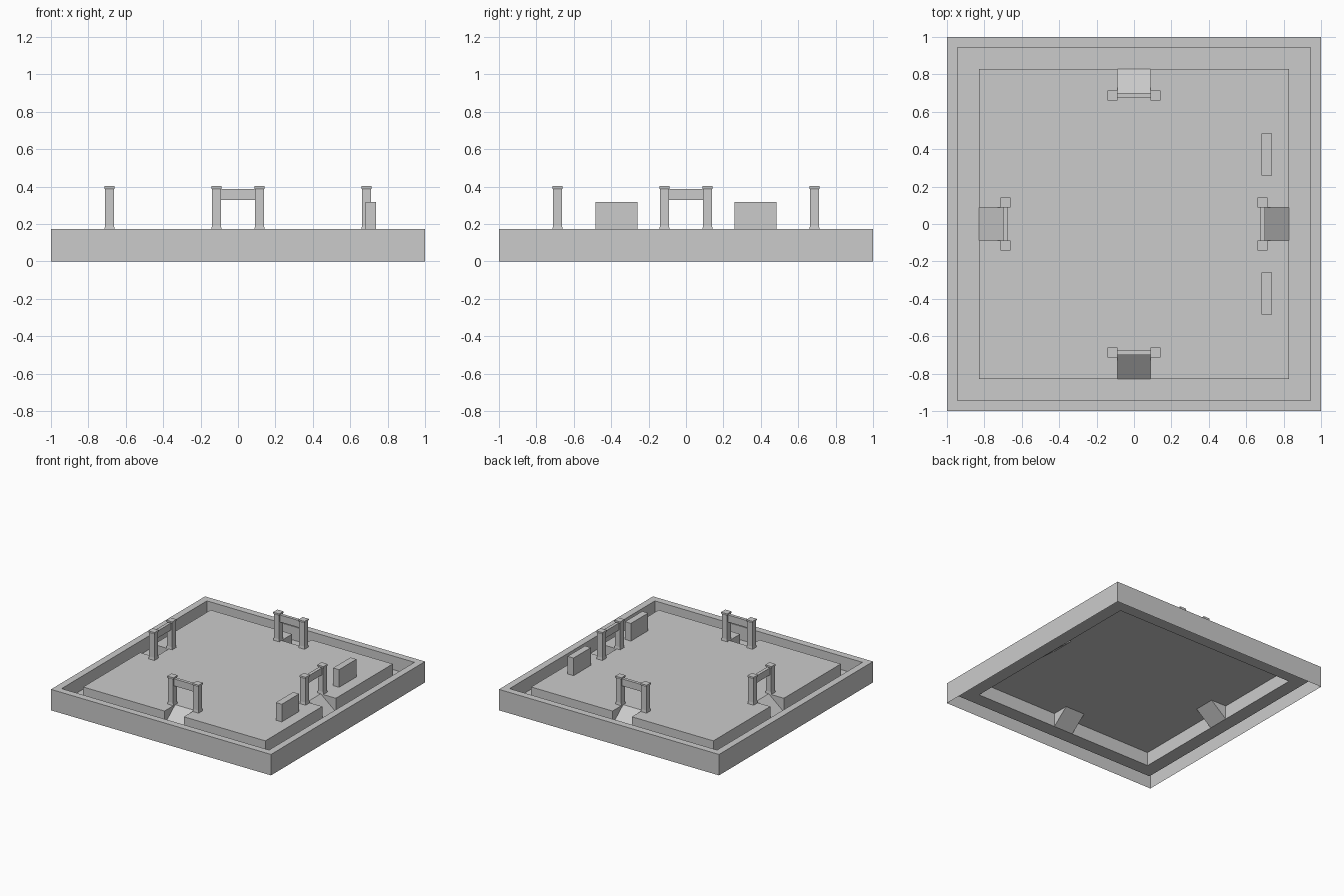
import bpy, bmesh
from math import pi
from mathutils import Matrix, Vector

cube = bpy.data.objects.get("Cube")
if cube:
    bpy.data.objects.remove(cube, do_unlink=True)

stone = bpy.data.materials.new("stone_grey")
stone.use_nodes = True
GREY = (0.6, 0.6, 0.6, 1)
stone.diffuse_color = GREY
stone.node_tree.nodes["Principled BSDF"].inputs["Base Color"].default_value = GREY

TOP, FLOOR = 0.172, 0.06          # deck height, trench height
DECK, RAMP_TOP, RAMP_W = 0.828, 0.69, 0.088
GATE_R = 0.687


def finish(name, bm):
    mesh = bpy.data.meshes.new(name)
    bm.to_mesh(mesh)
    bm.free()
    mesh.materials.append(stone)
    obj = bpy.data.objects.new(name, mesh)
    bpy.context.collection.objects.link(obj)
    return obj


def box(bm, center, size):
    matrix = Matrix.Translation(center) @ Matrix.Diagonal((*size, 1))
    bmesh.ops.create_cube(bm, size=1, matrix=matrix)


def post(bm, x, y):
    """Square post with a flared foot and a small cap, lofted from rings."""
    profile = [(0.027, TOP), (0.024, TOP + 0.02), (0.024, 0.385), (0.028, 0.392), (0.028, 0.402)]
    rings = [[bm.verts.new((x + sx * h, y + sy * h, z))
              for sx, sy in ((-1, -1), (1, -1), (1, 1), (-1, 1))] for h, z in profile]
    for low, high in zip(rings, rings[1:]):
        for i in range(4):
            j = (i + 1) % 4
            bm.faces.new((low[i], low[j], high[j], high[i]))
    bm.faces.new(rings[-1])
    bm.faces.new(rings[0][::-1])


# Base: one open-bottomed shell with border wall, trench, raised deck and ramps
bm = bmesh.new()
border = [(1, 0), (1, TOP), (0.943, TOP), (0.943, FLOOR), (DECK, FLOOR)]
outline = []
for k in range(4):
    turn = Matrix.Rotation(k * pi / 2, 3, "Z")

    def face(*points):
        bm.faces.new([bm.verts.new(turn @ Vector(p)) for p in points])

    # Border wall and trench floor on this side
    for (r0, z0), (r1, z1) in zip(border, border[1:]):
        face((-r0, -r0, z0), (r0, -r0, z0), (r1, -r1, z1), (-r1, -r1, z1))
    # Deck side walls on either side of the ramp
    for a, b in ((-DECK, -RAMP_W), (RAMP_W, DECK)):
        face((a, -DECK, FLOOR), (b, -DECK, FLOOR), (b, -DECK, TOP), (a, -DECK, TOP))
    # Ramp and its cheeks
    w = RAMP_W
    face((-w, -DECK, FLOOR), (w, -DECK, FLOOR), (w, -RAMP_TOP, TOP), (-w, -RAMP_TOP, TOP))
    face((-w, -DECK, FLOOR), (-w, -RAMP_TOP, TOP), (-w, -DECK, TOP))
    face((w, -DECK, FLOOR), (w, -DECK, TOP), (w, -RAMP_TOP, TOP))
    outline += [turn @ Vector((x, y, TOP)) for x, y in
                ((-DECK, -DECK), (-w, -DECK), (-w, -RAMP_TOP), (w, -RAMP_TOP), (w, -DECK))]
# Deck top with ramp notches
bm.faces.new([bm.verts.new(p) for p in outline])
bmesh.ops.remove_doubles(bm, verts=bm.verts, dist=0.0001)
finish("base_platform", bm)

# Gates: two posts and a lintel at the head of each ramp
for k, side in enumerate(("front", "left", "back", "right")):
    bm = bmesh.new()
    for sx in (-1, 1):
        post(bm, sx * 0.115, -GATE_R)
    box(bm, (0, -GATE_R, 0.358), (0.19, 0.026, 0.058))
    gate = finish(side + "_gate", bm)
    gate.rotation_euler.z = k * pi / 2

# Upright slabs flanking one gate
for name, sy in (("front_slab", -1), ("back_slab", 1)):
    bm = bmesh.new()
    box(bm, (0.71, sy * 0.372, (TOP + 0.317) / 2), (0.054, 0.225, 0.317 - TOP))
    finish(name, bm)
